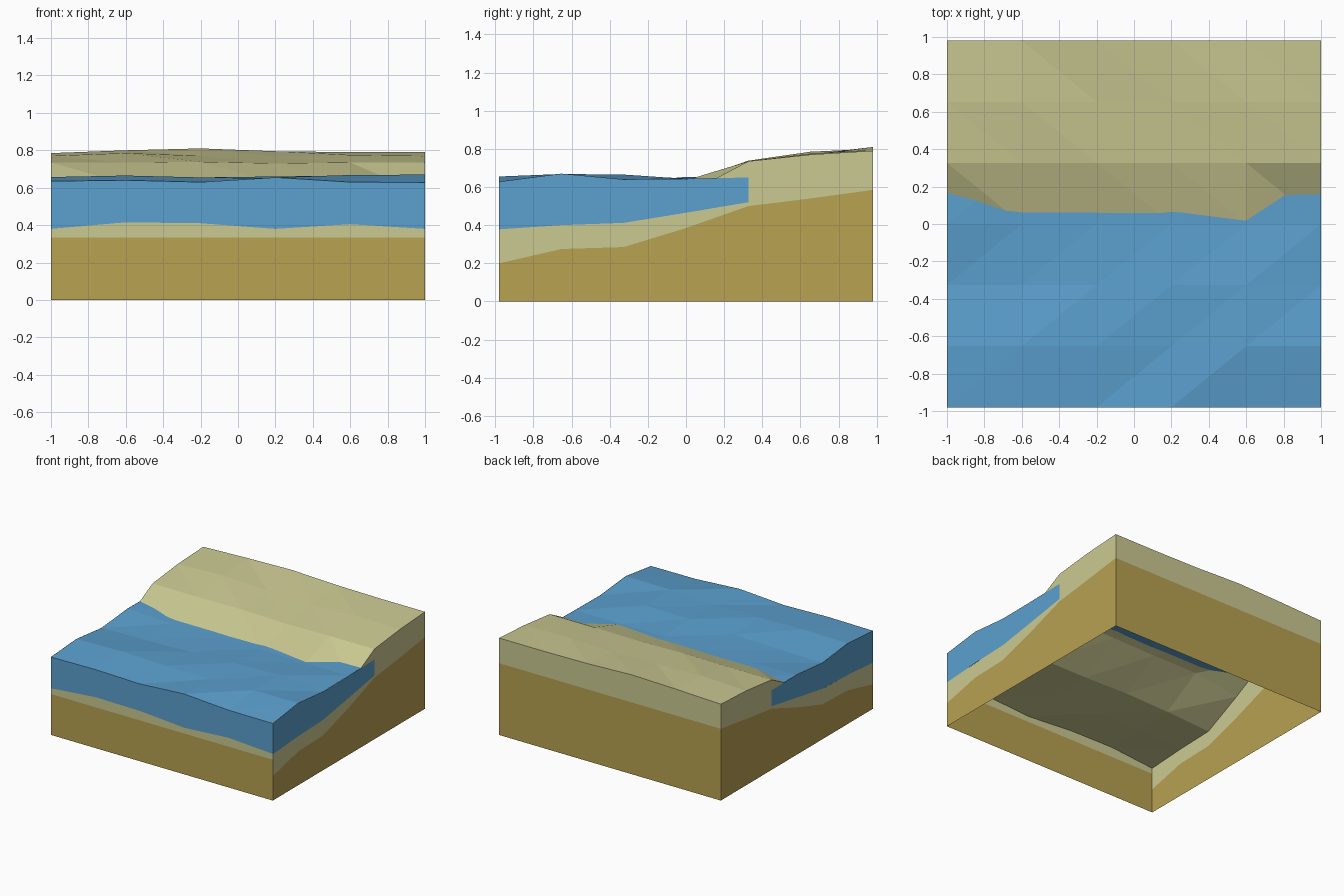
import bpy

if "Cube" in bpy.data.objects:
    bpy.data.objects.remove(bpy.data.objects["Cube"])

XS = [-1, -0.6, -0.2, 0.2, 0.6, 1]
YS = [-0.98, -0.653, -0.327, 0, 0.327, 0.653, 0.98]

# Height grids, one row per y step from front to back
SAND_Z = [
    [0.38, 0.415, 0.41, 0.38, 0.405, 0.38],
    [0.40, 0.42, 0.41, 0.41, 0.42, 0.40],
    [0.41, 0.43, 0.44, 0.43, 0.43, 0.415],
    [0.565, 0.62, 0.62, 0.625, 0.635, 0.563],
    [0.735, 0.735, 0.738, 0.73, 0.735, 0.735],
    [0.77, 0.785, 0.77, 0.765, 0.775, 0.77],
    [0.785, 0.80, 0.81, 0.795, 0.79, 0.79],
]
WATER_Z = [
    [0.635, 0.64, 0.63, 0.655, 0.63, 0.628],
    [0.657, 0.665, 0.655, 0.65, 0.668, 0.67],
    [0.623, 0.63, 0.64, 0.66, 0.665, 0.64],
    [0.653, 0.64, 0.64, 0.645, 0.64, 0.643],
    [0.65, 0.65, 0.65, 0.65, 0.65, 0.65],
]
SOIL_SIDE = [0.20, 0.275, 0.285, 0.385, 0.50, 0.54, 0.585]
WATER_SIDE = [0.378, 0.40, 0.412, 0.465, 0.52]


def material(name, rgb):
    m = bpy.data.materials.new(name)
    m.diffuse_color = (*rgb, 1)
    m.use_nodes = True
    m.node_tree.nodes["Principled BSDF"].inputs["Base Color"].default_value = m.diffuse_color
    return m


def make(name, verts, faces, mat):
    me = bpy.data.meshes.new(name)
    me.from_pydata(verts, [], faces)
    me.materials.append(mat)
    ob = bpy.data.objects.new(name, me)
    bpy.context.collection.objects.link(ob)
    return ob


def sheet(name, rows, mat, forward):
    """Triangulated height field; forward picks the diagonal direction."""
    n = len(XS)
    verts = [(x, YS[j], z) for j, row in enumerate(rows) for x, z in zip(XS, row)]
    faces = []
    for j in range(len(rows) - 1):
        for i in range(n - 1):
            a = j * n + i
            b, c, d = a + 1, a + n + 1, a + n
            faces += [(a, b, c), (a, c, d)] if forward else [(a, b, d), (b, c, d)]
    return make(name, verts, faces, mat)


def wall(name, path, low, high, mat):
    """Vertical strip along path between two height profiles."""
    n = len(path)
    verts = [(x, y, z) for (x, y), z in zip(path, low)]
    verts += [(x, y, z) for (x, y), z in zip(path, high)]
    faces = [(i, i + 1, n + i + 1, n + i) for i in range(n - 1)]
    return make(name, verts, faces, mat)


sand = material("sand", (0.60, 0.59, 0.29))
soil = material("soil", (0.48, 0.36, 0.085))
water = material("water", (0.105, 0.35, 0.62))

# Top surfaces
sheet("sand_surface", SAND_Z, sand, False)
sheet("water_surface", WATER_Z, water, True)

# Left and right cut faces
for label, s in (("left", -1), ("right", 1)):
    col = 0 if s < 0 else -1

    def side(part, low, high, mat, off=0):
        path = [(s * (1 + off), y) for y in YS[:len(low)]]
        if s < 0:  # reverse so the face points outward
            path, low, high = path[::-1], low[::-1], high[::-1]
        wall(f"{label}_{part}_wall", path, low, high, mat)

    side("soil", [0] * 7, SOIL_SIDE, soil)
    side("sand", SOIL_SIDE, [r[col] for r in SAND_Z], sand)
    side("water", WATER_SIDE, [r[col] for r in WATER_Z], water, 0.001)

# Front cut face
front = [(x, YS[0]) for x in XS]
wall("front_soil_wall", front, [0] * 6, [0.333] * 6, soil)
wall("front_sand_wall", front, [0.333] * 6, SAND_Z[0], sand)
wall("front_water_wall", front, SAND_Z[0], WATER_Z[0], water)

# Back cut face
back = [(x, YS[-1]) for x in XS[::-1]]
wall("back_soil_wall", back, [0] * 6, [0.585] * 6, soil)
wall("back_sand_wall", back, [0.585] * 6, SAND_Z[-1][::-1], sand)
